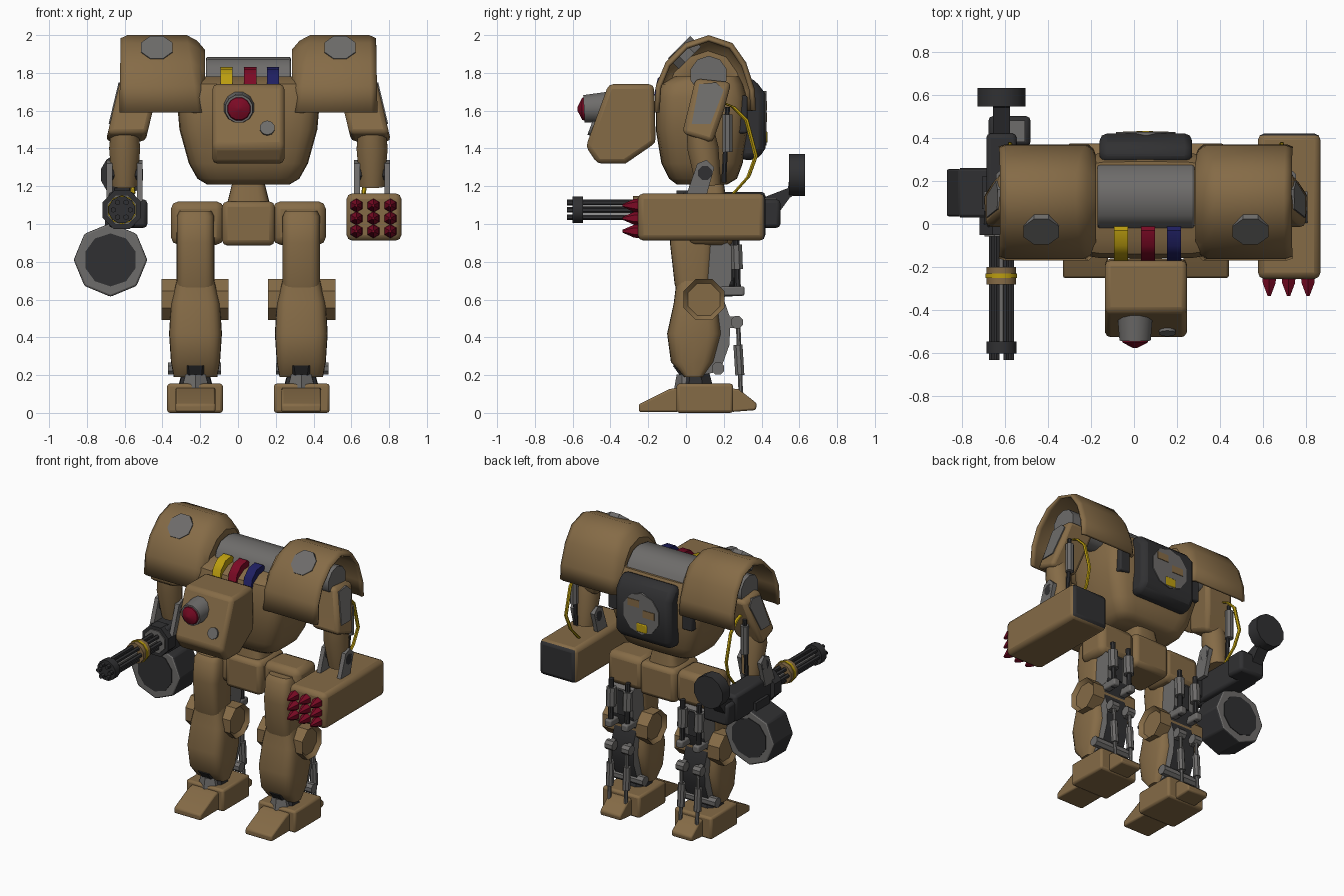
import bpy, bmesh, math
from mathutils import Vector

default_cube = bpy.data.objects.get("Cube")
if default_cube:
    bpy.data.objects.remove(default_cube, do_unlink=True)

BODY_X = 0.055  # body centre; the arms' weapons make the model lopsided


def material(name, red, green, blue):
    mat = bpy.data.materials.new(name)
    mat.use_nodes = True
    color = (red, green, blue, 1)
    mat.diffuse_color = color
    mat.node_tree.nodes["Principled BSDF"].inputs["Base Color"].default_value = color
    return mat


BROWN = material("tan brown armour", .235, .147, .062)
GREY = material("mid grey metal", .155, .15, .145)
DARK = material("dark gunmetal", .03, .03, .032)
RED = material("deep red", .2, .003, .018)
YELLOW = material("cable yellow", .5, .34, .005)
BLUE = material("navy blue", .014, .014, .12)


def finish(name, bm, mat, bevel=0, pair=False, shell=0, second=None, rule=None):
    """Turn a bmesh into an object centred on the body, optionally mirrored."""
    bmesh.ops.recalc_face_normals(bm, faces=bm.faces[:])
    mesh = bpy.data.meshes.new(name)
    mesh.materials.append(mat)
    if second:
        mesh.materials.append(second)
        for face in bm.faces:
            face.material_index = int(rule(face))
    bm.to_mesh(mesh)
    bm.free()
    obj = bpy.data.objects.new(name, mesh)
    obj.location.x = BODY_X
    bpy.context.collection.objects.link(obj)
    bpy.ops.object.select_all(action="DESELECT")
    obj.select_set(True)
    bpy.context.view_layer.objects.active = obj
    bpy.ops.object.shade_smooth_by_angle(angle=math.radians(40))
    if shell:
        solid = obj.modifiers.new("Shell", "SOLIDIFY")
        solid.thickness = shell
        solid.offset = 0
    if bevel:
        mod = obj.modifiers.new("Bevel", "BEVEL")
        mod.width = bevel
        mod.segments = 2
        mod.angle_limit = math.radians(40)
    if pair:
        obj.modifiers.new("Mirror", "MIRROR")


def skin(bm, rings, caps=True, closed=True):
    """Bridge equal-length rings of points with quads."""
    rows = [[bm.verts.new(p) for p in ring] for ring in rings]
    count = len(rows[0])
    for low, high in zip(rows, rows[1:]):
        for i in range(count if closed else count - 1):
            j = (i + 1) % count
            bm.faces.new((low[i], low[j], high[j], high[i]))
    if caps:
        return [bm.faces.new(rows[0]), bm.faces.new(rows[-1])]


def prism(name, mat, profile, left, right, lean=0, **options):
    """Side outline of (y, z) points pushed along x; lean tilts x with height."""
    bm = bmesh.new()
    base = profile[0][1]
    skin(bm, [[(x + lean * (z - base), y, z) for y, z in profile] for x in (left, right)])
    finish(name, bm, mat, **options)


def box(name, mat, low, high, **options):
    outline = [(low[1], low[2]), (high[1], low[2]), (high[1], high[2]), (low[1], high[2])]
    prism(name, mat, outline, low[0], high[0], **options)


def tube(name, mat, points, radii, sides=8, dish=0, phase=.5, **options):
    """Round bar through the points, one radius for each or one for all."""
    bm = bmesh.new()
    points = [Vector(p) for p in points]
    if not isinstance(radii, (list, tuple)):
        radii = [radii] * len(points)
    turn = (points[-1] - points[0]).to_track_quat("Z", "Y")
    angles = [math.tau * (i + phase) / sides for i in range(sides)]
    ends = skin(bm, [[p + turn @ Vector((r * math.cos(a), r * math.sin(a), 0)) for a in angles]
                     for p, r in zip(points, radii)])
    if dish:
        bmesh.ops.recalc_face_normals(bm, faces=bm.faces[:])
        bmesh.ops.inset_individual(bm, faces=ends, thickness=dish, depth=-dish)
    finish(name, bm, mat, **options)


def loft(name, mat, middle, sections, power=4, **options):
    """Rounded-box body from (z, half width, front y, back y) levels."""
    def bend(v):
        return math.copysign(abs(v) ** (2 / power), v)
    bm = bmesh.new()
    angles = [math.tau * i / 24 for i in range(24)]
    skin(bm, [[(middle + half * bend(math.cos(a)),
                (front + back) / 2 + (back - front) / 2 * bend(math.sin(a)), z) for a in angles]
              for z, half, front, back in sections])
    finish(name, bm, mat, **options)


# Torso, pelvis and back
loft("torso", BROWN, 0, [(1.21, .22, -.05, .22), (1.24, .27, -.09, .27), (1.32, .315, -.13, .3),
                         (1.5, .365, -.16, .33), (1.67, .38, -.16, .33), (1.74, .36, -.14, .31),
                         (1.78, .33, -.07, .29)], power=5)
prism("top_cover", GREY, [(-.03, 1.72), (-.01, 1.82), (.04, 1.87), (.13, 1.885), (.2, 1.87),
                          (.26, 1.81), (.29, 1.74)], -.225, .225, bevel=.01)
box("torso_vent", DARK, (.25, .24, 1.48), (.33, .325, 1.68), bevel=.01, pair=True)
loft("waist", BROWN, 0, [(1.08, .12, 0, .22), (1.22, .085, .02, .2)])
box("pelvis", BROWN, (-.14, -.03, .885), (.14, .25, 1.12), bevel=.03)
box("hip", BROWN, (.13, .01, .89), (.41, .23, 1.12), bevel=.04, pair=True)
prism("back_pack", DARK, [(.28, 1.34), (.38, 1.34), (.42, 1.4), (.42, 1.69), (.36, 1.77),
                          (.28, 1.77)], -.215, .215, bevel=.035)
tube("back_vent", GREY, [(0, .41, 1.56), (0, .426, 1.56)], .145, sides=10)
for side in (-1, 1):
    box("vent_patch", BROWN, (side * .06 - .045, .42, 1.57 + side * .03),
        (side * .06 + .045, .43, 1.62 + side * .03))
box("back_latch", YELLOW, (-.045, .42, 1.43), (.035, .432, 1.49), bevel=.01)

# Head with its eye and three hoses
prism("head", BROWN, [(-.41, 1.74), (-.17, 1.74), (-.16, 1.43), (-.32, 1.32), (-.47, 1.32),
                      (-.53, 1.41)], -.19, .19, bevel=.025)
tube("eye_housing", GREY, [(-.05, -.36, 1.62), (-.05, -.54, 1.61)], (.09, .075), sides=12)
tube("eye_lens", RED, [(-.05, -.535, 1.61), (-.05, -.55, 1.61), (-.05, -.575, 1.61)],
     (.065, .06, .01), sides=12)
tube("small_sensor", GREY, [(.1, -.47, 1.496), (.1, -.508, 1.51)], .04, sides=10)
hose = [(.01, 1.79), (-.03, 1.83), (-.1, 1.82), (-.15, 1.77), (-.17, 1.68), (-.13, 1.68),
        (-.11, 1.75), (-.05, 1.78)]
for name, mat, x in (("left_hose", BLUE, .13), ("middle_hose", RED, .01),
                     ("right_hose", YELLOW, -.115)):
    prism(name, mat, hose, x - .032, x + .032)

# Shoulder shells: an arch swept sideways, narrower at the crown
arch = [(-.16, 1.59), (-.15, 1.73), (-.1, 1.85), (0, 1.95), (.12, 1.99), (.24, 1.95),
        (.31, 1.85), (.355, 1.71), (.36, 1.6)]
bm = bmesh.new()
skin(bm, [[(x + taper * (z - 1.6), .1 + (y - .1) * size, 1.6 + (z - 1.6) * size)
           for y, z in arch]
          for x, taper, size in ((.26, 0, .4), (.24, 0, .82), (.25, .07, .93), (.27, .15, 1),
                                 (.65, -.03, 1), (.68, -.02, .96))],
     caps=False, closed=False)
finish("shoulder_shell", bm, BROWN, shell=.02, pair=True)
tube("shoulder_disc", GREY, [(.485, .02, 1.88), (.485, -.036, 1.936)], .09, pair=True)
tube("shoulder_axle", GREY, [(.25, .12, 1.79), (.64, .12, 1.79)], .1, sides=10, pair=True)

# Arms
prism("upper_arm", BROWN, [(-.02, 1.48), (.14, 1.43), (.2, 1.6), (.24, 1.75), (.05, 1.77),
                           (.01, 1.6)], .535, .745, lean=-.24, bevel=.025, pair=True)
prism("arm_plate", GREY, [(.03, 1.53), (.13, 1.53), (.2, 1.71), (.16, 1.75), (.07, 1.74)],
      .71, .74, lean=-.24, pair=True)
tube("forearm", BROWN, [(.655, .075, 1.5), (.655, .09, 1.4), (.655, .12, 1.2)],
     (.075, .085, .068), sides=12, pair=True)
tube("arm_piston", GREY, [(.67, .22, 1.38), (.67, .22, 1.58)], .028, pair=True)
tube("arm_piston_rod", DARK, [(.67, .2, 1.22), (.67, .22, 1.62)], .014, pair=True)
tube("wrist_axle", DARK, [(.56, .1, 1.27), (.75, .1, 1.27)], .04, pair=True)
for x in (.575, .735):
    prism("wrist_bracket", GREY, [(-.01, 1.12), (.1, 1.12), (.15, 1.3), (.11, 1.34), (.06, 1.32)],
          x - .015, x + .015, pair=True)
tube("arm_cable", YELLOW, [(.63, .2, 1.64), (.63, .25, 1.62), (.63, .32, 1.55), (.63, .37, 1.36),
                           (.62, .33, 1.25), (.61, .25, 1.16)], .012, sides=6, pair=True)

# Missile box on the left arm
box("missile_box", BROWN, (.52, -.255, .912), (.81, .42, 1.162), bevel=.03,
    second=DARK, rule=lambda face: face.normal.y > .9)
for column in (-1, 0, 1):
    for row in (-1, 0, 1):
        x, z = .662 + column * .09, 1.03 + row * .068
        tube("missile", RED, [(x, -.24, z), (x, -.275, z), (x, -.335, z)],
             (.038, .034, .008), sides=6)

# Rotary gun on the right arm
GUN_X, GUN_Z = -.67, 1.075


def gun_part(name, mat, start, end, radius, sides=8, x=GUN_X, z=GUN_Z, **options):
    tube(name, mat, [(x, start, z), (x, end, z)], radius, sides, **options)


for i in range(6):
    angle = math.tau * i / 6
    gun_part("gun_barrel", DARK, -.63, -.02, .015, 6,
             GUN_X + .045 * math.cos(angle), GUN_Z + .045 * math.sin(angle))
gun_part("barrel_core", GREY, -.58, -.02, .022)
gun_part("muzzle_collar", DARK, -.6, -.545, .072, 12)
gun_part("gun_collar", BROWN, -.28, -.2, .072, 10)
gun_part("collar_band", YELLOW, -.25, -.23, .077, 10)
gun_part("motor_ring", DARK, -.05, .03, .11)
gun_part("motor_plate", GREY, -.058, -.04, .085)
box("gun_body", DARK, (-.74, -.02, .98), (-.6, .42, 1.17), bevel=.02)
box("gun_breech", DARK, (-.73, .36, .98), (-.535, .5, 1.13), bevel=.02)
box("breech_plate", GREY, (-.71, .38, 1.12), (-.56, .48, 1.138))
prism("feed_neck", DARK, [(.41, .98), (.47, 1.03), (.55, 1.14), (.62, 1.18), (.6, 1.3),
                          (.55, 1.27), (.54, 1.19), (.41, 1.14)], -.71, -.63)
gun_part("rear_disc", DARK, .545, .63, .115, 12, z=1.26)
gun_part("ammo_drum", GREY, .035, .255, .195, x=-.73, z=.81, bevel=.01, phase=0,
         second=DARK, rule=lambda face: abs(face.normal.y) < .5)
gun_part("drum_face", DARK, .03, .26, .14, 10, x=-.73, z=.81)
box("drum_link", DARK, (-.76, .07, .9), (-.66, .22, 1.05))

# Legs
LEG_X = .28
loft("thigh", BROWN, LEG_X, [(.62, .09, -.04, .13), (.68, .1, -.06, .13), (.9, .1, -.085, .15),
                             (1.04, .1, -.07, .17), (1.07, .085, -.04, .15)], pair=True)
loft("shin", BROWN, LEG_X, [(.19, .115, -.01, .09), (.27, .13, -.08, .15), (.42, .14, -.1, .19),
                            (.58, .13, -.065, .17), (.7, .1, -.05, .13)], pair=True)
tube("knee", BROWN, [(.105, .095, .6), (.46, .095, .6)], .117, dish=.025, pair=True)
frame = [(.08, .2), (.18, .22), (.23, .36), (.235, .5), (.2, .6), (.24, .7), (.24, .88),
         (.2, .92), (.08, .92)]
prism("leg_frame", GREY, frame, LEG_X - .085, LEG_X + .085, pair=True, second=DARK,
      rule=lambda face: face.normal.y > .5 and face.calc_center_median().z < .65)
box("thigh_vent", DARK, (LEG_X - .03, .2, .7), (LEG_X + .03, .248, .87), pair=True)
for offset in (-.065, .065):
    x = LEG_X + offset
    tube("thigh_piston", GREY, [(x, .27, .76), (x, .265, .89)], .034, pair=True)
    tube("thigh_rod", DARK, [(x, .275, .62), (x, .265, .95)], .018, pair=True)
    box("piston_mount", GREY, (x - .025, .18, .62), (x + .025, .31, .67), bevel=.01, pair=True)
    tube("shin_rod", GREY, [(x, .29, .1), (x, .275, .5)], .013, pair=True)
    tube("shin_piston", GREY, [(x, .285, .2), (x, .275, .36)], .026, pair=True)
    tube("piston_joint", GREY, [(x - .03, .27, .48), (x + .03, .27, .48)], .035, pair=True)
    box("joint_mount", GREY, (x - .015, .17, .45), (x + .015, .27, .51), pair=True)
tube("ankle_axle", GREY, [(.145, .17, .235), (.425, .17, .235)], .035, pair=True)
tube("ankle", DARK, [(LEG_X, .05, .13), (LEG_X, .05, .2), (LEG_X, .02, .27)],
     (.1, .08, .1), pair=True)
tube("ankle_guard", GREY, [(LEG_X, .02, .13), (LEG_X, .01, .21)], (.085, .06), sides=6, pair=True)

# Feet
box("foot", BROWN, (.135, -.05, 0), (.43, .25, .155), bevel=.015, pair=True)
prism("toe", BROWN, [(-.25, .005), (-.04, .005), (-.04, .135), (-.09, .125), (-.25, .045)],
      .175, .385, bevel=.01, pair=True)
prism("heel", BROWN, [(.24, .005), (.37, .015), (.375, .05), (.28, .125), (.24, .13)],
      .2, .36, bevel=.01, pair=True)
